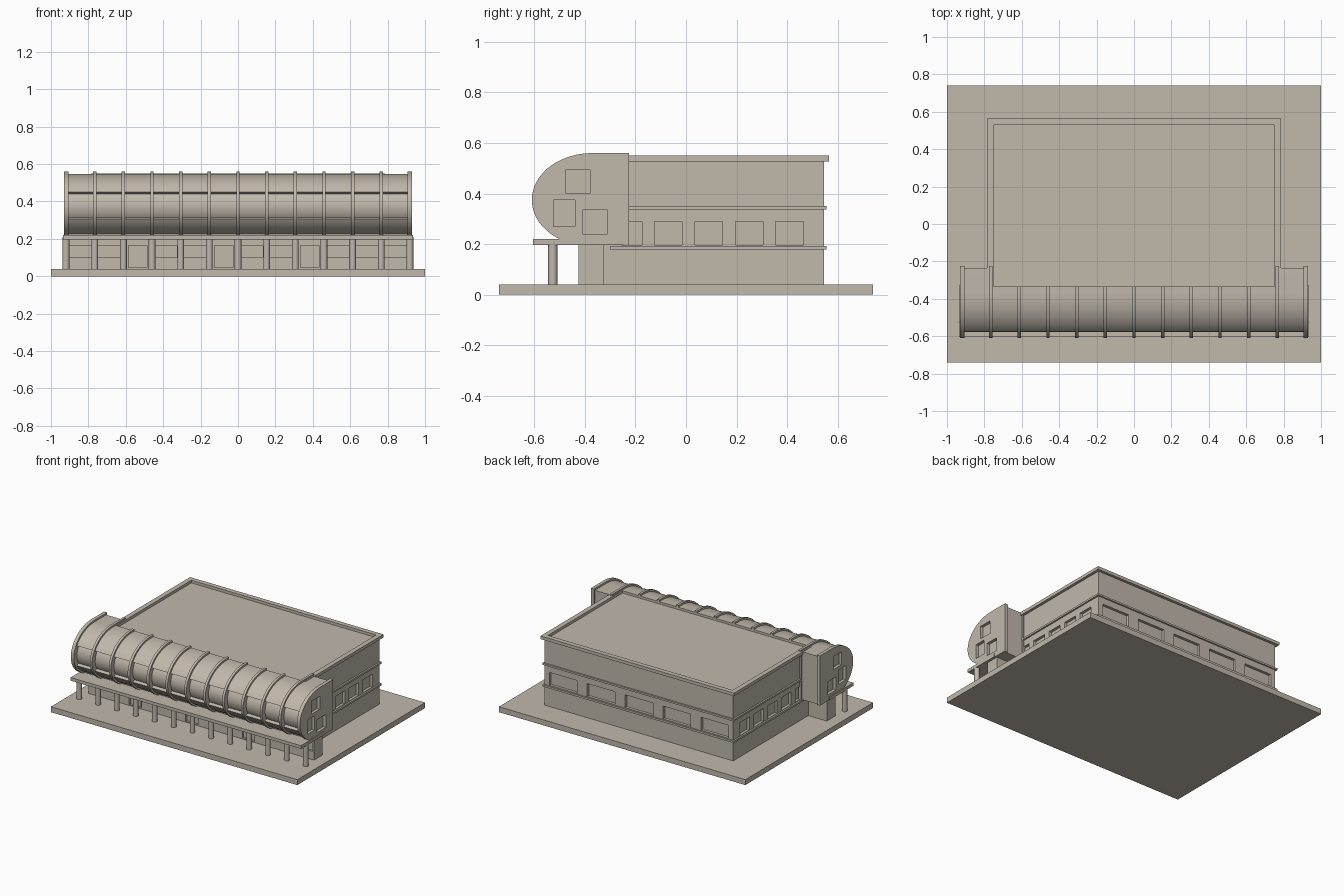
import bpy, bmesh, math

if "Cube" in bpy.data.objects:
    bpy.data.objects.remove(bpy.data.objects["Cube"])

stone = bpy.data.materials.new("warm_stone")
stone.diffuse_color = (0.53, 0.48, 0.41, 1)
stone.use_nodes = True
stone.node_tree.nodes["Principled BSDF"].inputs["Base Color"].default_value = stone.diffuse_color


def finish(name, bm):
    bmesh.ops.recalc_face_normals(bm, faces=bm.faces)
    mesh = bpy.data.meshes.new(name)
    bm.to_mesh(mesh)
    bm.free()
    mesh.materials.append(stone)
    ob = bpy.data.objects.new(name, mesh)
    bpy.context.collection.objects.link(ob)
    return ob


def add_box(bm, x0, x1, y0, y1, z0, z1):
    vs = bmesh.ops.create_cube(bm, size=1)["verts"]
    for v in vs:
        v.co = ((x0 + x1) / 2 + v.co.x * (x1 - x0),
                (y0 + y1) / 2 + v.co.y * (y1 - y0),
                (z0 + z1) / 2 + v.co.z * (z1 - z0))


def boxes(name, items):
    bm = bmesh.new()
    for b in items:
        add_box(bm, *b)
    return finish(name, bm)


def smooth(ob):
    activate(ob)
    bpy.ops.object.shade_smooth_by_angle(angle=math.radians(20))


def activate(ob):
    bpy.ops.object.select_all(action='DESELECT')
    ob.select_set(True)
    bpy.context.view_layer.objects.active = ob


def cut(ob, items):
    cutter = boxes("window_cutter", items)
    cutter.hide_render = True
    m = ob.modifiers.new("windows", 'BOOLEAN')
    m.operation, m.solver, m.object = 'DIFFERENCE', 'EXACT', cutter
    activate(ob)
    bpy.ops.object.modifier_apply(modifier=m.name)
    bpy.data.objects.remove(cutter)


def arc(a0, a1, off, n):
    pts = []
    for i in range(n + 1):
        a = math.radians(a0 + (a1 - a0) * i / n)
        pts.append((-0.37 - (0.24 - off) * math.cos(a),
                    0.375 + (0.185 - off) * math.sin(a)))
    return pts


def prism(bm, pts, x0, x1):
    f = bm.faces.new([bm.verts.new((x0, y, z)) for y, z in pts])
    r = bmesh.ops.extrude_face_region(bm, geom=[f])
    for v in r["geom"]:
        if isinstance(v, bmesh.types.BMVert):
            v.co.x = x1


def rib_profile(back):
    return [(back, 0.195), (back, 0.56)] + arc(90, -58, 0, 36) + [(-0.48, 0.2)]


def core_profile(back):
    curve = arc(90, 25.6, 0.013, 16) + arc(25.6, -24, 0.036, 12) + arc(-24, -58, 0.013, 10)
    return [(back, 0.195), (back, 0.547)] + curve + [(-0.48, 0.2)]


# Ground slab
boxes("ground_slab", [(-1, 1, -0.74, 0.74, 0, 0.04)])

# Main hall with recessed windows on both sides and the back
hall = boxes("main_hall", [(-0.765, 0.765, -0.335, 0.545, 0.03, 0.53)])
holes = []
for i in range(5):
    y = -0.23 + 0.16 * i
    for s in (-1, 1):
        holes.append(tuple(sorted((s * 0.745, s * 0.80))) + (y - 0.055, y + 0.055, 0.196, 0.29))
    x = (i - 2) * 0.308
    holes.append((x - 0.112, x + 0.112, 0.525, 0.60, 0.196, 0.29))
cut(hall, holes)

# String courses and roof parapet
boxes("lower_band", [(-0.777, 0.777, -0.30, 0.556, 0.178, 0.192)])
boxes("upper_band", [(-0.777, 0.777, -0.30, 0.556, 0.337, 0.35)])
boxes("parapet", [(-0.785, -0.75, -0.335, 0.565, 0.527, 0.55),
                  (0.75, 0.785, -0.335, 0.565, 0.527, 0.55),
                  (-0.75, 0.75, 0.53, 0.565, 0.527, 0.55)])

# Curved upper gallery with its recessed glazing strip
bm = bmesh.new()
prism(bm, core_profile(-0.335), -0.77, 0.77)
prism(bm, core_profile(-0.235), 0.77, 0.908)
prism(bm, core_profile(-0.235), -0.908, -0.77)
smooth(finish("curved_gallery", bm))

# Ribs between the gallery bays
STEP = 0.1532
bm = bmesh.new()
for i in range(-5, 6):
    prism(bm, rib_profile(-0.225 if abs(i) == 5 else -0.335), i * STEP - 0.009, i * STEP + 0.009)
smooth(finish("gallery_ribs", bm))

# End walls with three windows each
for s, side in ((-1, "left"), (1, "right")):
    bm = bmesh.new()
    prism(bm, rib_profile(-0.225), s * 0.905, s * 0.93)
    wall = finish(side + "_end_wall", bm)
    xs = tuple(sorted((s * 0.88, s * 0.95)))
    cut(wall, [xs + (-0.475, -0.38, 0.40, 0.495),
               xs + (-0.525, -0.44, 0.27, 0.375),
               xs + (-0.41, -0.31, 0.24, 0.335)])
    smooth(wall)

# Canopy slab
boxes("canopy", [(-0.935, 0.935, -0.605, -0.33, 0.197, 0.22)])

# Ground floor front with doors and windows
front = boxes("ground_floor_front", [(-0.915, 0.915, -0.425, -0.325, 0.03, 0.2)])
openings, panels = [], []
for i in range(12):
    x = (i - 5.5) * STEP
    if i in (2, 5, 8):
        openings.append((x - 0.05, x + 0.05, -0.45, -0.41, 0.046, 0.165))
        panels.append((x - 0.042, x + 0.042, -0.416, -0.40, 0.05, 0.157))
    else:
        openings.append((x - 0.058, x + 0.058, -0.45, -0.41, 0.1, 0.162))
cut(front, openings)
boxes("door_panels", panels)

# Row of round columns
bm = bmesh.new()
for i in range(-6, 7):
    r = bmesh.ops.create_cone(bm, cap_ends=True, segments=20, radius1=0.018, radius2=0.018, depth=0.17)
    bmesh.ops.translate(bm, verts=r["verts"], vec=(i * STEP, -0.527, 0.125))
smooth(finish("columns", bm))
